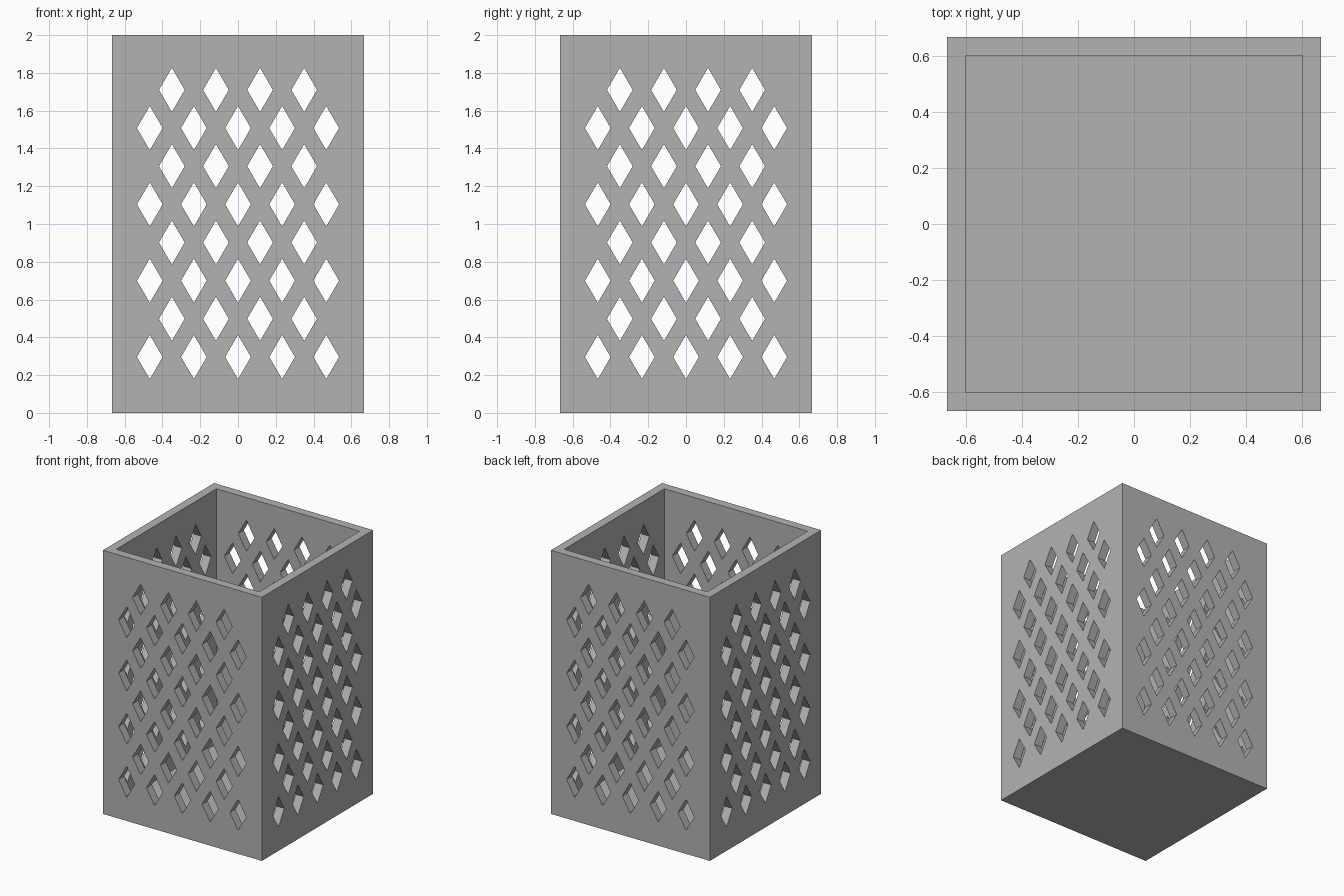
import bpy
import bmesh
from mathutils import Matrix, Vector

cube = bpy.data.objects.get("Cube")
if cube:
    bpy.data.objects.remove(cube, do_unlink=True)

HALF, HEIGHT, WALL = 0.667, 2.0, 0.066
ROWS, ROW_STEP, FIRST_ROW = 8, 0.202, 0.296
COLUMN_STEP = 0.2335
DIAMOND_W, DIAMOND_H = 0.068, 0.117   # half sizes

grey = bpy.data.materials.new("grey")
grey.use_nodes = True
colour = (0.45, 0.45, 0.45, 1)
grey.diffuse_color = colour
grey.node_tree.nodes["Principled BSDF"].inputs["Base Color"].default_value = colour


def make_object(name, bm):
    bmesh.ops.recalc_face_normals(bm, faces=bm.faces)
    mesh = bpy.data.meshes.new(name)
    bm.to_mesh(mesh)
    bm.free()
    mesh.materials.append(grey)
    obj = bpy.data.objects.new(name, mesh)
    bpy.context.collection.objects.link(obj)
    return obj


def box(name, half, bottom, top):
    bm = bmesh.new()
    bmesh.ops.create_cube(bm, size=1)
    bmesh.ops.scale(bm, vec=(2 * half, 2 * half, top - bottom), verts=bm.verts)
    bmesh.ops.translate(bm, vec=(0, 0, (top + bottom) / 2), verts=bm.verts)
    return make_object(name, bm)


def diamond_bars(name, turn):
    """Long diamond prisms in staggered rows, running through two opposite walls."""
    bm = bmesh.new()
    for row in range(ROWS):
        count = 5 - row % 2
        z = FIRST_ROW + row * ROW_STEP
        for i in range(count):
            x = (i - (count - 1) / 2) * COLUMN_STEP
            corners = [(x + DIAMOND_W, z), (x, z + DIAMOND_H),
                       (x - DIAMOND_W, z), (x, z - DIAMOND_H)]
            face = bm.faces.new([bm.verts.new((a, -1, b)) for a, b in corners])
            ext = bmesh.ops.extrude_face_region(bm, geom=[face], use_keep_orig=True)
            moved = [v for v in ext["geom"] if isinstance(v, bmesh.types.BMVert)]
            bmesh.ops.translate(bm, vec=Vector((0, 2, 0)), verts=moved)
    bmesh.ops.rotate(bm, matrix=Matrix.Rotation(turn, 3, "Z"), verts=bm.verts)
    return make_object(name, bm)


# Open box with a floor, pierced on all four sides
holder = box("lattice_holder", HALF, 0, HEIGHT)
cutters = [box("cavity_cutter", HALF - WALL, WALL, HEIGHT + 0.2),
           diamond_bars("front_back_cutter", 0),
           diamond_bars("side_cutter", 1.5707963)]
for cutter in cutters:
    cutter.hide_render = True
    mod = holder.modifiers.new(cutter.name, "BOOLEAN")
    mod.operation = "DIFFERENCE"
    mod.solver = "EXACT"
    mod.object = cutter

# Apply the cuts and remove the cutters
graph = bpy.context.evaluated_depsgraph_get()
result = bpy.data.meshes.new_from_object(holder.evaluated_get(graph))
holder.modifiers.clear()
holder.data = result
for cutter in cutters:
    bpy.data.objects.remove(cutter, do_unlink=True)
